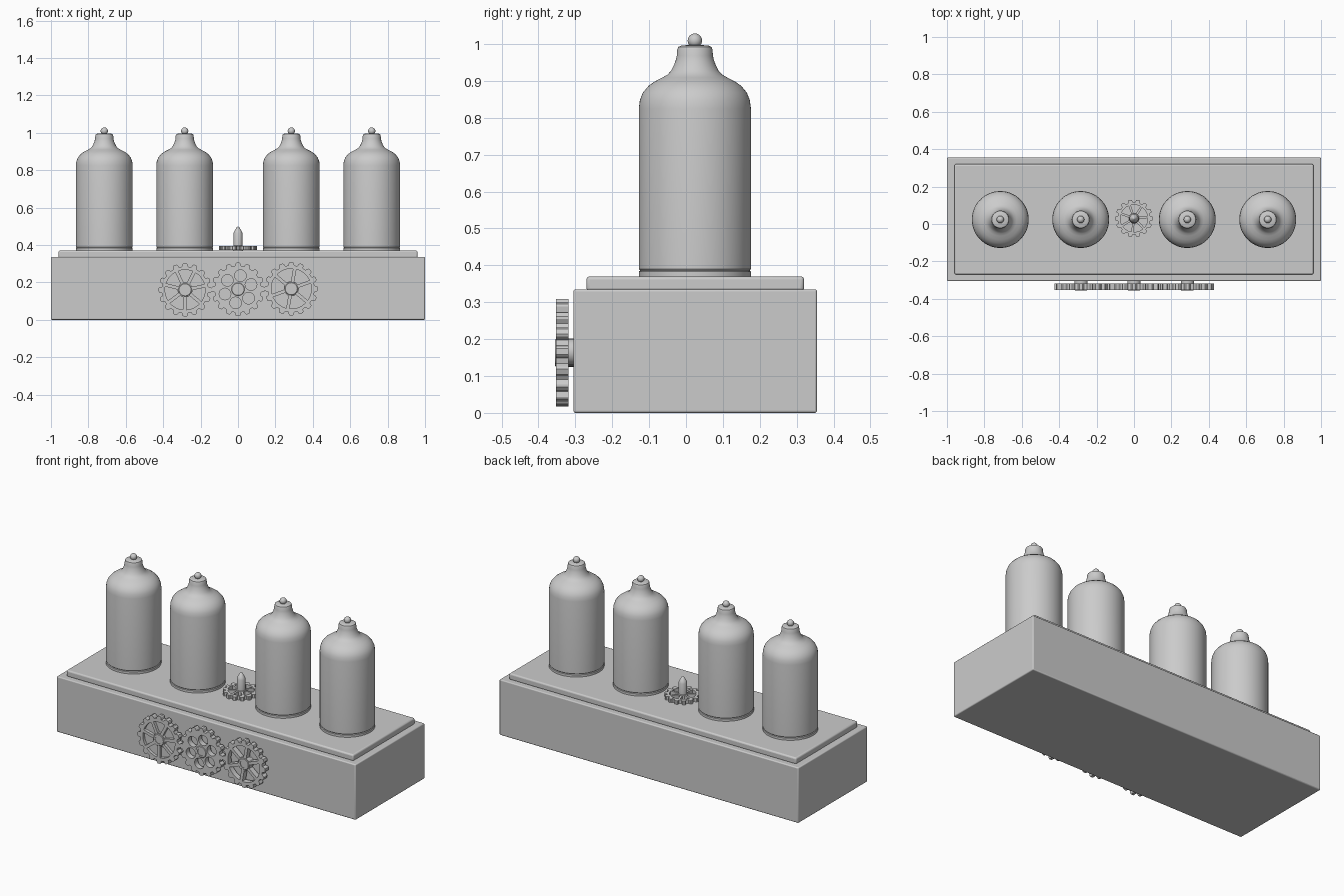
import bpy, bmesh
from math import sin, cos, asin, pi, radians, tau
from mathutils import Vector, Matrix

if "Cube" in bpy.data.objects:
    bpy.data.objects.remove(bpy.data.objects["Cube"])


def smooth(ob, angle=35):
    bpy.ops.object.select_all(action='DESELECT')
    ob.select_set(True)
    bpy.context.view_layer.objects.active = ob
    bpy.ops.object.shade_smooth_by_angle(angle=radians(angle))


def box(name, lo, hi, bevel):
    lo, hi = Vector(lo), Vector(hi)
    bpy.ops.mesh.primitive_cube_add(size=1, location=(lo + hi) / 2)
    ob = bpy.context.object
    ob.name = name
    ob.scale = hi - lo
    bpy.ops.object.transform_apply(location=False, rotation=False, scale=True)
    mod = ob.modifiers.new("bevel", 'BEVEL')
    mod.width, mod.segments = bevel, 3
    smooth(ob)
    return ob


def lathe(name, profile, loc, front=False, steps=64):
    """Revolve (radius, height) points about the local z axis."""
    bm = bmesh.new()
    vs = [bm.verts.new((r, 0, z)) for r, z in profile]
    es = [bm.edges.new(p) for p in zip(vs, vs[1:])]
    bmesh.ops.spin(bm, geom=vs + es, axis=(0, 0, 1), cent=(0, 0, 0),
                   angle=tau, steps=steps)
    bmesh.ops.remove_doubles(bm, verts=bm.verts, dist=1e-5)
    bmesh.ops.recalc_face_normals(bm, faces=bm.faces)
    me = bpy.data.meshes.new(name)
    bm.to_mesh(me)
    bm.free()
    ob = bpy.data.objects.new(name, me)
    bpy.context.collection.objects.link(ob)
    ob.location = loc
    if front:
        ob.rotation_euler = (pi / 2, 0, 0)
    smooth(ob)
    return ob


def polar(r, a):
    return (r * cos(a), r * sin(a))


def circle(r, n=32, c=(0, 0)):
    return [(c[0] + r * cos(tau * i / n), c[1] + r * sin(tau * i / n)) for i in range(n)]


def teeth(n, root, tip):
    """Toothed outline with rounded-looking trapezoid teeth."""
    pts = []
    for i in range(n):
        for f, r in ((-.34, root), (-.24, tip * .97), (-.14, tip), (.14, tip),
                     (.24, tip * .97), (.34, root)):
            pts.append(polar(r, tau * (i + f) / n))
    return pts


def windows(n, r1, r2, w, turn):
    """Openings between n parallel-sided spokes."""
    out = []
    for i in range(n):
        a, b = turn + tau * i / n, turn + tau * (i + 1) / n
        k = 8
        arc = []
        for r in (r1, r2):
            d = asin(w / r)
            arc.append([polar(r, a + d + (b - a - 2 * d) * j / k) for j in range(k + 1)])
        out.append(arc[1] + arc[0][::-1])
    return out


def plate(name, loops, thick, loc, front=True):
    """Flat plate cut from an outline and holes."""
    cu = bpy.data.curves.new(name, 'CURVE')
    cu.dimensions, cu.fill_mode, cu.extrude = '2D', 'BOTH', thick / 2
    for pts in loops:
        sp = cu.splines.new('POLY')
        sp.points.add(len(pts) - 1)
        for p, q in zip(sp.points, pts):
            p.co = (q[0], q[1], 0, 1)
        sp.use_cyclic_u = True
    ob = bpy.data.objects.new(name, cu)
    bpy.context.collection.objects.link(ob)
    ob.location = loc
    if front:
        ob.rotation_euler = (pi / 2, 0, 0)
    bpy.ops.object.select_all(action='DESELECT')
    ob.select_set(True)
    bpy.context.view_layer.objects.active = ob
    bpy.ops.object.convert(target='MESH')
    ob = bpy.context.object
    smooth(ob, 25)
    return ob


# Case
box("case", (-1, -.305, 0), (1, .355, .335), .006)
box("top_plate", (-.96, -.27, .33), (.96, .32, .37), .009)

# Glass tubes, each on a base ring
tube = [(0, .385), (.148, .385), (.152, .39), (.152, .825), (.149, .848), (.141, .868),
        (.126, .886), (.108, .899), (.088, .909), (.074, .917), (.064, .928), (.057, .942),
        (.052, .955), (.049, .968), (.048, .984), (.045, .992), (.036, .996), (.015, .997),
        (0, .997)]
base = [(0, .365), (.152, .365), (.152, .383), (.148, .386), (0, .386)]
bead = [(.0195 * sin(pi * i / 12), 1.009 - .0195 * cos(pi * i / 12)) for i in range(13)]
for i, x in enumerate((-.715, -.285, .285, .715)):
    lathe(f"tube_{i}", tube, (x, .024, 0))
    lathe(f"tube_base_{i}", base, (x, .024, 0))
    lathe(f"tube_bead_{i}", bead, (x, .024, 0), steps=24)

# Front gears: spoked with thin web, six holes, spoked
outline = teeth(16, .125, .143)
Y = -.3355
plate("left_gear", [outline] + windows(7, .04, .107, .009, .2), .033, (-.283, Y, .16))
plate("middle_gear", [outline] + [circle(.031, 24, polar(.074, radians(80) + tau * i / 6))
                                  for i in range(6)], .033, (0, Y, .163))
plate("right_gear", [outline] + windows(6, .04, .107, .009, .35), .033, (.285, Y, .166))
hub = [(0, 0), (.035, 0), (.035, .047), (.032, .05), (.022, .05), (.022, .044), (0, .044)]
for n, x, z in (("left", -.283, .16), ("middle", 0, .163), ("right", .285, .166)):
    lathe(n + "_hub", hub, (x, -.305, z), True, 32)
plate("left_gear_web", [circle(.112)], .012, (-.283, -.329, .16))

# Gear and pointed post on top
plate("top_gear", [teeth(14, .086, .101)] + windows(7, .026, .073, .006, .1),
      .022, (0, .03, .383), False)
lathe("post", [(0, .365), (.027, .365), (.027, .394), (.024, .397), (.024, .462),
               (.02, .473), (.006, .496), (0, .499)], (0, .03, 0), steps=32)
